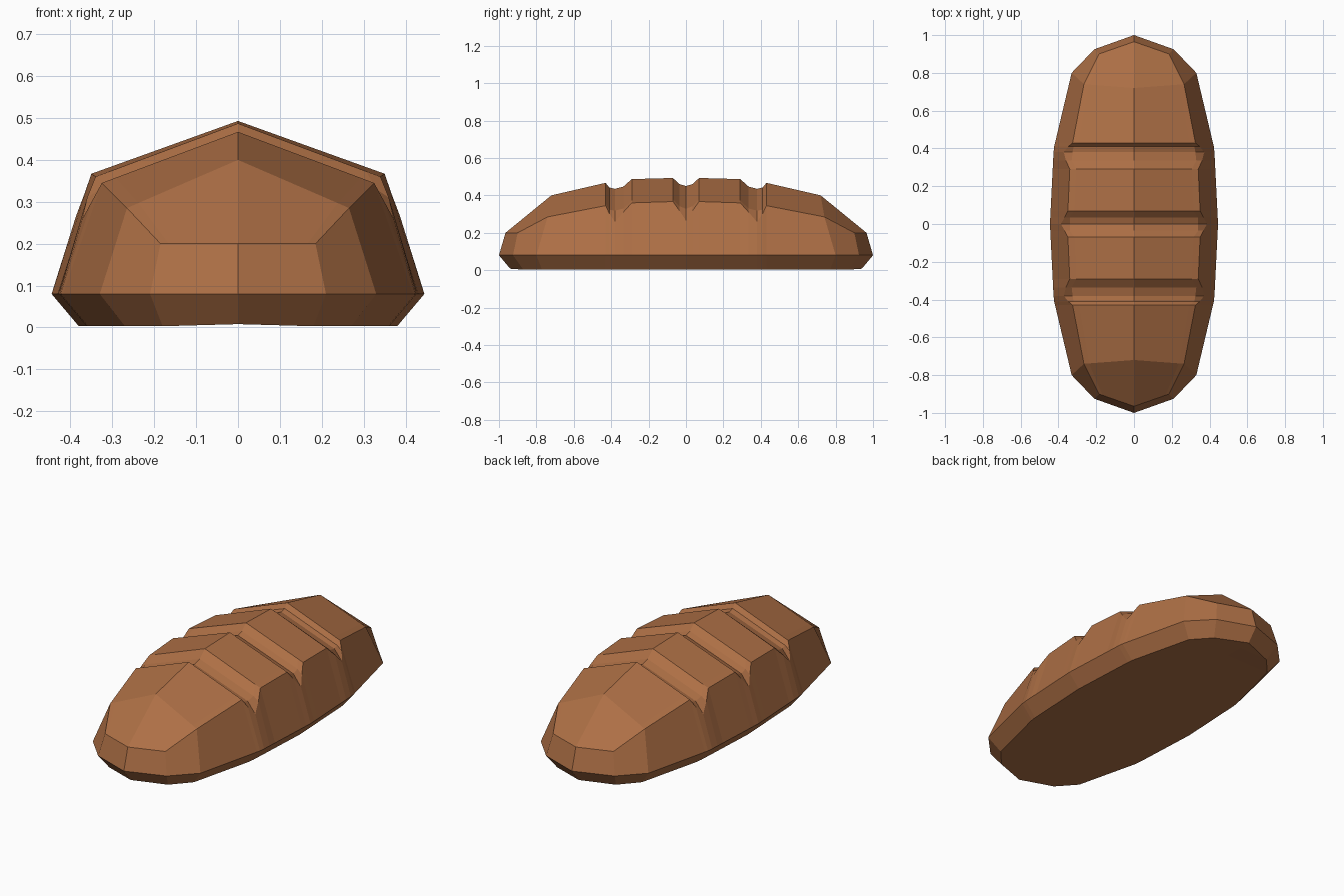
import bpy, bmesh

if "Cube" in bpy.data.objects:
    bpy.data.objects.remove(bpy.data.objects["Cube"])


def lerp_table(table, y):
    for (y0, a), (y1, b) in zip(table, table[1:]):
        if y <= y1:
            return a + (b - a) * (y - y0) / (y1 - y0)
    return table[-1][1]


# Half widths of the belly line and of the flat base along the loaf
belly = [(0, 0.445), (0.4, 0.425), (0.8, 0.33)]
base = [(0, 0.38), (0.4, 0.36), (0.8, 0.27)]

# Stations from the middle to the end: y, ridge z, crust edge (x, z), shoulder (x, z)
stations = [
    (0.00, 0.45, (0.34, 0.328), (0.387, 0.265)),    # middle score, deepest
    (0.035, 0.46, (0.34, 0.342), (0.367, 0.318)),
    (0.07, 0.493, None, (0.35, 0.367)),
    (0.29, 0.487, None, (0.34, 0.36)),
    (0.335, 0.447, (0.33, 0.33), (0.36, 0.31)),     # outer score
    (0.38, 0.435, (0.325, 0.318), (0.372, 0.258)),
    (0.41, 0.442, (0.32, 0.324), (0.348, 0.303)),
    (0.43, 0.467, None, (0.325, 0.345)),
]

rings = []
for y, ridge, edge, (sx, sz) in stations:
    if edge is None:
        edge = (0.9 * sx, ridge + 0.9 * (sz - ridge))
    rings.append([(0, y, ridge), (edge[0], y, edge[1]), (sx, y, sz),
                  (lerp_table(belly, y), y, 0.08),
                  (lerp_table(base, y), y, 0.003), (0, y, 0.008)])

# Rounded end rings, whose points lie at different y
rings.append([(0, 0.72, 0.40), (0.238, 0.738, 0.297), (0.265, 0.74, 0.285),
              (0.33, 0.80, 0.08), (0.27, 0.77, 0.003), (0, 0.77, 0.008)])
rings.append([(0, 0.965, 0.20), (0.166, 0.907, 0.20), (0.185, 0.90, 0.20),
              (0.21, 0.925, 0.08), (0.18, 0.87, 0.003), (0, 0.87, 0.008)])

# Quarter loaf skinned between the rings
bm = bmesh.new()
grid = [[bm.verts.new(p) for p in ring] for ring in rings]
for a, b in zip(grid, grid[1:]):
    for i in range(5):
        bm.faces.new((a[i], a[i + 1], b[i + 1], b[i]))

# Closing nose faces
nose = bm.verts.new((0, 1.0, 0.08))
nose_base = bm.verts.new((0, 0.94, 0.008))
r = grid[-1]
bm.faces.new((r[0], r[1], r[2], r[3], nose))
bm.faces.new((nose, r[3], r[4], nose_base))
bm.faces.new((nose_base, r[4], r[5]))

# Mirror the quarter to all four sides
for axis in (0, 1):
    geom = bm.verts[:] + bm.edges[:] + bm.faces[:]
    copy = bmesh.ops.duplicate(bm, geom=geom)["geom"]
    for v in copy:
        if isinstance(v, bmesh.types.BMVert):
            v.co[axis] *= -1
    bmesh.ops.remove_doubles(bm, verts=bm.verts[:], dist=0.0005)
bmesh.ops.recalc_face_normals(bm, faces=bm.faces[:])

mesh = bpy.data.meshes.new("bread_loaf")
bm.to_mesh(mesh)
bm.free()
loaf = bpy.data.objects.new("bread_loaf", mesh)
bpy.context.collection.objects.link(loaf)

# Brown crust
crust = bpy.data.materials.new("crust")
crust.diffuse_color = (0.42, 0.16, 0.06, 1)
crust.use_nodes = True
crust.node_tree.nodes["Principled BSDF"].inputs["Base Color"].default_value = crust.diffuse_color
mesh.materials.append(crust)
